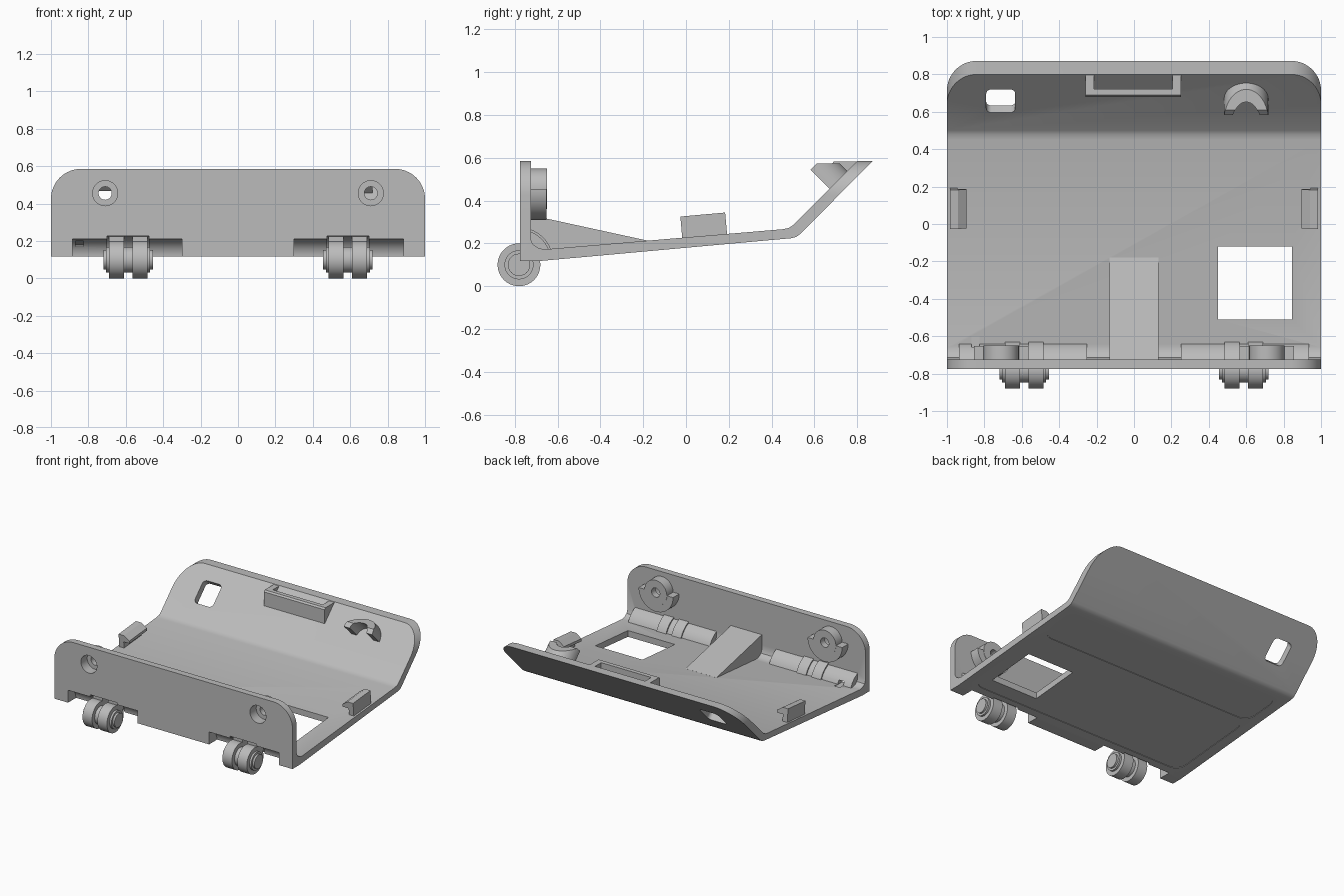
import bpy, bmesh, math
from mathutils import Matrix

cube = bpy.data.objects.get("Cube")
if cube:
    bpy.data.objects.remove(cube, do_unlink=True)

grey = bpy.data.materials.new("light grey plastic")
grey.use_nodes = True
grey.diffuse_color = (0.5, 0.5, 0.5, 1)
grey.node_tree.nodes["Principled BSDF"].inputs["Base Color"].default_value = (0.5, 0.5, 0.5, 1)

AXES = {"x": lambda a, b, t: (t, a, b), "y": lambda a, b, t: (a, t, b), "z": lambda a, b, t: (a, b, t)}


def prism(name, pts, axis, lo, hi, frame=None, bevel=0):
    """Extrude a closed outline along an axis, optionally in a tilted frame."""
    bm = bmesh.new()
    put = AXES[axis]
    low = [bm.verts.new(put(a, b, lo)) for a, b in pts]
    high = [bm.verts.new(put(a, b, hi)) for a, b in pts]
    caps = [bm.faces.new(low), bm.faces.new(high)]
    n = len(pts)
    for i in range(n):
        j = (i + 1) % n
        bm.faces.new((low[i], low[j], high[j], high[i]))
    if bevel:
        rim = list({e for f in caps for e in f.edges})
        bmesh.ops.bevel(bm, geom=rim, offset=bevel, segments=4, profile=0.5, affect="EDGES")
    bmesh.ops.recalc_face_normals(bm, faces=bm.faces)
    if frame:
        bm.transform(frame)
    mesh = bpy.data.meshes.new(name)
    bm.to_mesh(mesh)
    bm.free()
    mesh.materials.append(grey)
    ob = bpy.data.objects.new(name, mesh)
    bpy.context.collection.objects.link(ob)
    return ob


def arc(cx, cy, r, start=0, end=360, steps=40):
    closed = end - start == 360
    n = steps if closed else steps + 1
    return [(cx + r * math.cos(math.radians(start + (end - start) * i / steps)),
             cy + r * math.sin(math.radians(start + (end - start) * i / steps))) for i in range(n)]


def rect(x0, x1, y0, y1, r=0):
    if not r:
        return [(x0, y0), (x1, y0), (x1, y1), (x0, y1)]
    return (arc(x1 - r, y1 - r, r, 0, 90, 8) + arc(x0 + r, y1 - r, r, 90, 180, 8)
            + arc(x0 + r, y0 + r, r, 180, 270, 8) + arc(x1 - r, y0 + r, r, 270, 360, 8))


def combine(ob, other, op):
    """Apply a boolean and discard the second object."""
    mod = ob.modifiers.new("combine", "BOOLEAN")
    mod.operation, mod.solver, mod.object = op, "EXACT", other
    bpy.context.view_layer.objects.active = ob
    bpy.ops.object.modifier_apply(modifier=mod.name)
    bpy.data.objects.remove(other, do_unlink=True)


def span(s, a, b):
    return (a, b) if s > 0 else (-b, -a)


TOP = 0.585
FRONT, INNER = -0.775, -0.725
slope = Matrix.Translation((0, 0.67, 0.455)) @ Matrix.Rotation(math.radians(45), 4, "X")
under = Matrix.Translation((0, -0.69, 0.117)) @ Matrix.Rotation(0.09, 4, "X")

# Tray shell: front wall, sloping floor and raised rear flap
shell = prism("tray_shell", [
    (FRONT, TOP), (FRONT, 0.117), (-0.69, 0.117), (0.49, 0.224), (0.515, 0.23), (0.535, 0.245),
    (0.872, TOP), (0.8, TOP), (0.5, 0.285), (0.48, 0.272), (0.45, 0.266),
    (-0.66, 0.172), (-0.69, 0.178), (-0.715, 0.195), (INNER, 0.22), (INNER, TOP)], "x", -1, 1)
combine(shell, prism("corner_shape", arc(0.84, TOP - 0.16, 0.16, 0, 90, 16)
                     + arc(-0.84, TOP - 0.16, 0.16, 90, 180, 16)
                     + [(-1, -0.5), (1, -0.5)], "y", -2, 2), "INTERSECT")


def inside_block():
    return prism("inside_block", rect(-0.755, 0, 0.14, 0.5), "x", -2, 2)


# Hinge covers behind the wall, opened from the front
for s in (1, -1):
    cover = prism("hinge_cover", arc(-0.78, 0.115, 0.15), "x", *span(s, 0.25, 0.935), bevel=0.06)
    combine(cover, inside_block(), "INTERSECT")
    combine(shell, cover, "UNION")
    combine(shell, prism("channel", arc(-0.78, 0.112, 0.1), "x", *span(s, 0.3, 0.885)), "DIFFERENCE")
    combine(shell, prism("strap_slot", arc(-0.78, 0.112, 0.115), "x", *span(s, 0.475, 0.7)), "DIFFERENCE")
combine(shell, prism("small_slot", rect(-0.87, -0.825, 0.17, 0.2), "y", -0.85, -0.6), "DIFFERENCE")

# Screw bosses with a half collar, recessed from the front
for s in (1, -1):
    cx, cz = s * 0.71, 0.455
    combine(shell, prism("boss", arc(cx, cz, 0.094), "y", -0.75, -0.65), "UNION")
    combine(shell, prism("collar", arc(cx, cz, 0.145, 180, 360), "y", -0.75, -0.652), "UNION")
    combine(shell, prism("screw_recess", arc(cx, cz, 0.067), "y", -0.9, -0.7), "DIFFERENCE")
    combine(shell, prism("screw_hole", arc(cx, cz, 0.035), "y", -0.9, -0.5), "DIFFERENCE")

# Shallow panels under the floor, then the openings
for y0, y1 in ((0.07, 0.78), (0.81, 1.13)):
    combine(shell, prism("panel_recess", rect(-0.92, 0.92, y0, y1, 0.08), "z", -0.05, 0.004, under), "DIFFERENCE")
combine(shell, prism("floor_window", rect(0.45, 0.845, -0.51, -0.12), "z", 0, 0.4), "DIFFERENCE")
combine(shell, prism("flap_window", rect(-0.79, -0.635, -0.105, 0.07, 0.03), "z", -0.2, 0.1, slope), "DIFFERENCE")

# Sloping support rib between wall and floor
prism("support_rib", [(-0.74, 0.335), (-0.74, 0.15), (-0.18, 0.19), (-0.18, 0.213)], "x", -0.13, 0.13)

# Open pocket frame on the rear flap
pocket = prism("pocket_frame", [(0.68, 0.46), (0.7, 0.46), (0.82, TOP - 0.003), (0.69, TOP - 0.003), (0.68, TOP - 0.015)],
               "x", -0.258, 0.252)
combine(pocket, prism("pocket_opening", rect(-0.213, 0.207, 0.722, 0.9), "z", 0.3, 0.8), "DIFFERENCE")

# Half-ring holder standing out of the flap
holder = prism("half_ring_holder", arc(0.6, 0, 0.118, 0, 180, 24) + arc(0.6, 0, 0.07, 180, 0, 24),
               "z", -0.01, 0.125, slope)
combine(holder, prism("flat_trim", rect(0, 1, 0.3, 0.572), "x", 0, 1), "INTERSECT")

# Side clips with an inward lip, tilted with the floor
tilt = Matrix.Translation((0, 0.088, 0.225)) @ Matrix.Rotation(0.09, 4, "X")
for s in (1, -1):
    outline = [(0.945, -0.01), (0.985, -0.01), (0.985, 0.11), (0.94, 0.11), (0.895, 0.08), (0.895, 0.06), (0.945, 0.06)]
    prism("side_clip", [(s * x, z) for x, z in outline], "y", -0.105, 0.105, tilt)

# Wheel pairs with axle hubs and retaining straps
for s in (1, -1):
    for a, b in ((0.485, 0.565), (0.61, 0.69)):
        prism("hinge_wheel", arc(-0.78, 0.1, 0.1), "x", *span(s, a, b))
        strap = prism("hinge_strap", arc(-0.78, 0.115, 0.16), "x", *span(s, a, b))
        combine(strap, inside_block(), "INTERSECT")
    prism("axle_hub", arc(-0.78, 0.1, 0.052), "x", *span(s, 0.455, 0.72), bevel=0.012)
    prism("axle_collar", arc(-0.78, 0.1, 0.068), "x", *span(s, 0.47, 0.705), bevel=0.008)

# Smooth rounded surfaces while keeping edges crisp
for ob in bpy.context.scene.objects:
    if ob.type == "MESH" and grey.name in ob.data.materials:
        bpy.ops.object.select_all(action="DESELECT")
        ob.select_set(True)
        bpy.context.view_layer.objects.active = ob
        bpy.ops.object.shade_smooth_by_angle(angle=math.radians(30))
